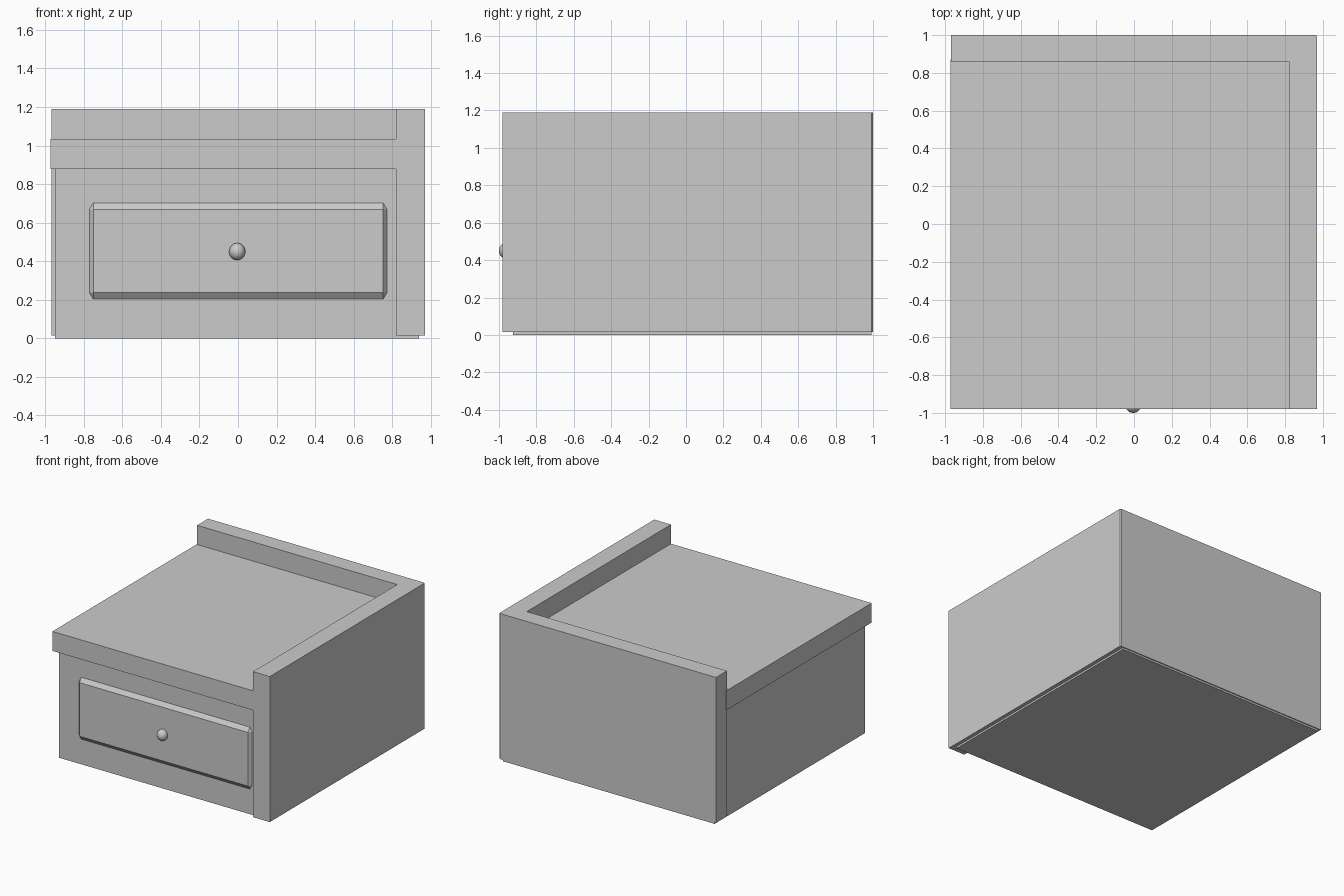
import bpy, bmesh

if "Cube" in bpy.data.objects:
    bpy.data.objects.remove(bpy.data.objects["Cube"])


def add_object(name, bm):
    bmesh.ops.recalc_face_normals(bm, faces=bm.faces)
    mesh = bpy.data.meshes.new(name)
    bm.to_mesh(mesh)
    bm.free()
    obj = bpy.data.objects.new(name, mesh)
    bpy.context.collection.objects.link(obj)
    return obj


def prism(name, outline, z0, z1):
    """Extrude a plan outline from z0 up to z1."""
    bm = bmesh.new()
    face = bm.faces.new([bm.verts.new((x, y, z0)) for x, y in outline])
    res = bmesh.ops.extrude_face_region(bm, geom=[face])
    verts = [v for v in res["geom"] if isinstance(v, bmesh.types.BMVert)]
    bmesh.ops.translate(bm, verts=verts, vec=(0, 0, z1 - z0))
    return add_object(name, bm)


def box(name, x0, x1, y0, y1, z0, z1):
    return prism(name, [(x0, y0), (x1, y0), (x1, y1), (x0, y1)], z0, z1)


# Cabinet body
box("cabinet_body", -0.95, 0.94, -0.925, 0.992, 0.0, 0.89)

# Counter slab overhanging the front
box("countertop", -0.972, 0.825, -0.98, 0.87, 0.878, 1.035)

# L-shaped raised side and back panel, with a tiny chamfer at the corner
prism("side_and_back_panel",
      [(0.82, -0.98), (0.97, -0.98), (0.97, 0.992), (0.962, 1.0),
       (-0.968, 1.0), (-0.968, 0.86), (0.82, 0.86)], 0.015, 1.19)

# Drawer front: unit cube bevelled, then stretched so bevels differ per axis
bm = bmesh.new()
bmesh.ops.create_cube(bm, size=1.0)
bmesh.ops.bevel(bm, geom=bm.edges[:], offset=0.1, segments=1, affect='EDGES')
half = {0: 0.774, 1: 0.06, 2: 0.2525}    # outer half sizes
inner = {0: 0.752, 1: 0.033, 2: 0.2165}  # half sizes inside the bevel
for v in bm.verts:
    for axis in range(3):
        sign = 1 if v.co[axis] > 0 else -1
        size = half[axis] if abs(v.co[axis]) > 0.45 else inner[axis]
        v.co[axis] = sign * size
drawer = add_object("drawer_front", bm)
drawer.location = (0.001, -0.89, 0.453)

# Round drawer knob
bm = bmesh.new()
bmesh.ops.create_uvsphere(bm, u_segments=32, v_segments=16, radius=0.042)
for f in bm.faces:
    f.smooth = True
knob = add_object("drawer_knob", bm)
knob.scale = (1, 1, 1.06)
knob.location = (-0.004, -0.958, 0.45)
